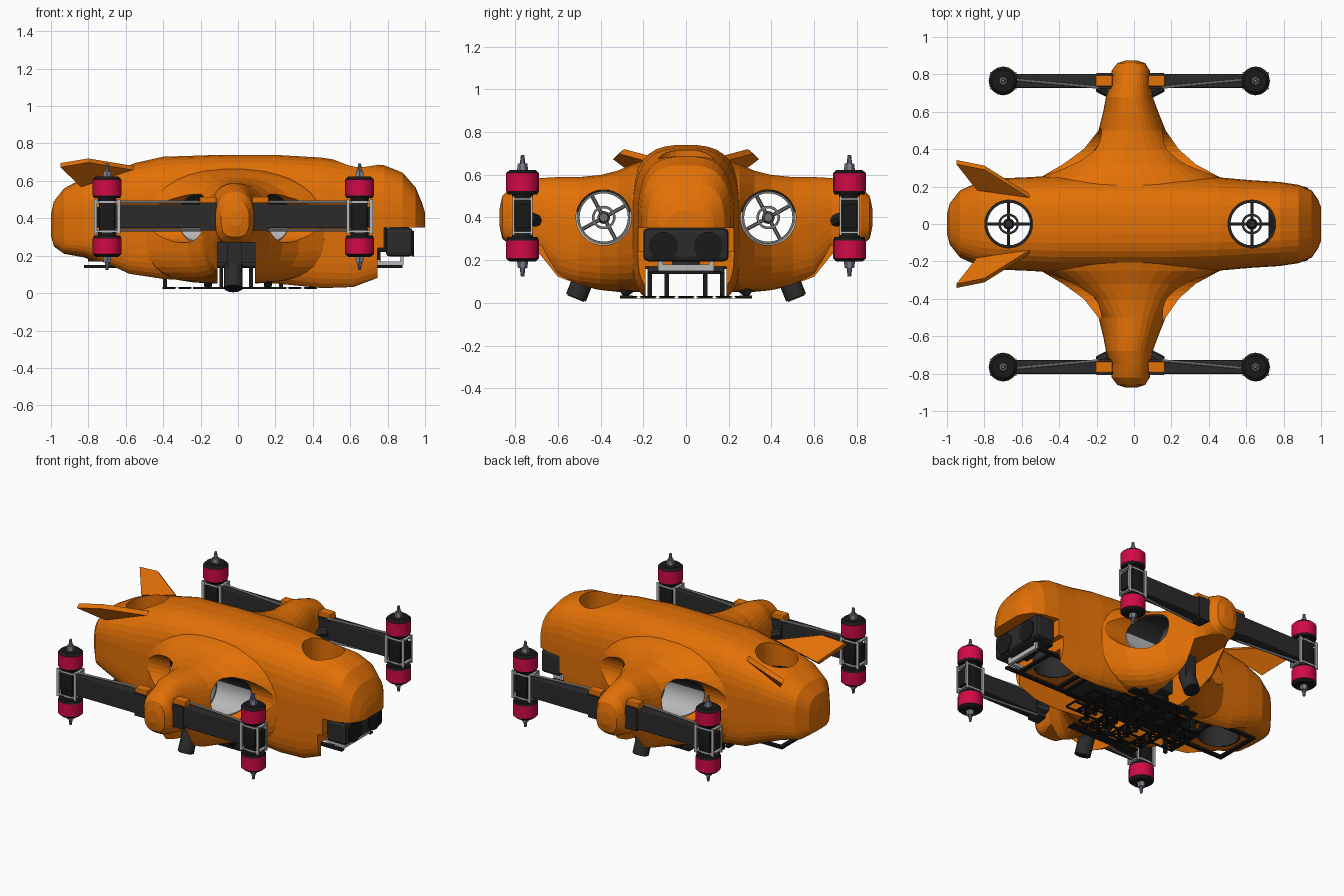
import bpy, bmesh, math
from mathutils import Vector, Matrix

if "Cube" in bpy.data.objects:
    bpy.data.objects.remove(bpy.data.objects["Cube"])


def material(name, rgb):
    m = bpy.data.materials.new(name)
    m.diffuse_color = (*rgb, 1)
    m.use_nodes = True
    m.node_tree.nodes["Principled BSDF"].inputs["Base Color"].default_value = m.diffuse_color
    return m

ORANGE = material("orange shell", (0.77, 0.165, 0.002))
DARK = material("charcoal", (0.024, 0.024, 0.025))
BLACK = material("black", (0.010, 0.010, 0.011))
RED = material("crimson", (0.64, 0.003, 0.06))
GREY = material("light grey", (0.48, 0.48, 0.48))
MID = material("mid grey", (0.17, 0.17, 0.17))
STEEL = material("blue steel", (0.20, 0.21, 0.27))

def finish(bm, name, mat):
    bmesh.ops.recalc_face_normals(bm, faces=bm.faces[:])
    me = bpy.data.meshes.new(name)
    bm.to_mesh(me)
    bm.free()
    ob = bpy.data.objects.new(name, me)
    bpy.context.collection.objects.link(ob)
    if mat:
        me.materials.append(mat)
    return ob

def box(name, x, y, z, mat, bevel=0):
    """Box from three (low, high) ranges."""
    bm = bmesh.new()
    bmesh.ops.create_cube(bm, size=1)
    for v in bm.verts:
        for i, (a, b) in enumerate((x, y, z)):
            v.co[i] = (a + b) / 2 + v.co[i] * (b - a)
    if bevel:
        bmesh.ops.bevel(bm, geom=bm.edges[:], offset=bevel, segments=2, affect='EDGES', profile=0.5)
    return finish(bm, name, mat)

def rod(name, a, b, r, mat, r2=None, seg=20):
    """Cylinder or cone between two points."""
    a, b = Vector(a), Vector(b)
    d = b - a
    bm = bmesh.new()
    m = Matrix.Translation((a + b) / 2) @ d.to_track_quat('Z', 'Y').to_matrix().to_4x4()
    bmesh.ops.create_cone(bm, cap_ends=True, segments=seg, radius1=r,
                          radius2=r if r2 is None else r2, depth=d.length, matrix=m)
    return finish(bm, name, mat)

def skin(name, rings, mat, closed=False):
    """Skin rings of points; closed joins last ring to first, else caps the ends."""
    bm = bmesh.new()
    vs = [[bm.verts.new(p) for p in ring] for ring in rings]
    n = len(rings[0])
    for i in range(len(vs) if closed else len(vs) - 1):
        p, q = vs[i], vs[(i + 1) % len(vs)]
        for k in range(n):
            bm.faces.new((p[k], p[(k + 1) % n], q[(k + 1) % n], q[k]))
    if not closed:
        bm.faces.new(vs[0])
        bm.faces.new(vs[-1])
    return finish(bm, name, mat)

def section(u0, u1, z0, z1, top, bottom, n=36):
    """Superellipse with a separate squareness above and below."""
    pts = []
    for k in range(n):
        t = 2 * math.pi * (k + 0.5) / n
        c, s = math.cos(t), math.sin(t)
        e = 2 / (top if s > 0 else bottom)
        pts.append(((u0 + u1) / 2 + (u1 - u0) / 2 * math.copysign(abs(c) ** e, c),
                    (z0 + z1) / 2 + (z1 - z0) / 2 * math.copysign(abs(s) ** e, s)))
    return pts

def boolean(ob, cutter, op):
    mod = ob.modifiers.new(op, 'BOOLEAN')
    mod.operation, mod.object, mod.solver = op, cutter, 'EXACT'
    bpy.context.view_layer.objects.active = ob
    bpy.ops.object.modifier_apply(modifier=mod.name)
    bpy.data.objects.remove(cutter)

CIRCLE = [(math.cos(math.pi * k / 16), math.sin(math.pi * k / 16)) for k in range(32)]

def thruster(name, centre, axis, r, mat):
    """Guard ring, four spokes and hub."""
    c, ax, u = Vector(centre), Vector(axis), Vector((0, 1, 0))
    w = ax.cross(u)
    for rr, h in ((r, .03), (.055, .012)):
        skin(name + "_ring", [[c + (u * p + w * q) * rad + ax * z for rad, z in
             ((rr, -h), (rr, h), (rr - .012, h), (rr - .012, -h))] for p, q in CIRCLE], mat, closed=True)
    for k in range(4):
        t = math.pi / 2 * k + (0 if ax.z else .5)
        rod(name + "_spoke", c, c + (u * math.cos(t) + w * math.sin(t)) * (r - .006), .009, mat, seg=6)
    rod(name + "_hub", c - ax * .04, c + ax * .04, .03, mat, .02)

# Fuselage: x, half width, bottom, top
HULL = [(-1, .05, .31, .42), (-.985, .11, .25, .49), (-.93, .18, .21, .56), (-.82, .23, .19, .62),
        (-.7, .245, .14, .665), (-.58, .25, .085, .69), (-.4, .26, .06, .73), (-.1, .26, .04, .74),
        (.2, .26, .035, .74), (.45, .25, .005, .725), (.62, .235, .005, .698), (.78, .225, .06, .685),
        (.88, .21, .1, .645), (.95, .18, .15, .565), (.985, .13, .2, .48), (1, .09, .25, .43)]
body = skin("body_shell", [[(x, u, z) for u, z in section(-w, w, b, t, 2.9, 5)]
                           for x, w, b, t in HULL], ORANGE)

# Wings: y, rear x, front x, bottom, top
WING = [(.12, -.6, .54, .05, .69), (.25, -.5, .46, .05, .65), (.32, -.38, .33, .05, .62),
        (.4, -.27, .24, .055, .60), (.5, -.19, .17, .07, .59), (.6, -.165, .13, .10, .59),
        (.68, -.15, .1, .2, .585), (.75, -.125, .09, .25, .565), (.82, -.12, .085, .27, .54),
        (.86, -.09, .06, .3, .5), (.873, -.05, .02, .36, .44)]
stations = [(-r[0],) + r[1:] for r in reversed(WING)] + WING
wing = skin("wing", [[(u, y, z) for u, z in section(a, b, z0, z1, 2.3, 3)]
                     for y, a, b, z0, z1 in stations], ORANGE)
boolean(body, wing, 'UNION')

# Openings: belly, nose pocket, wing notch, vertical and sideways ducts
cuts = [box("cut", (-1.1, 1.1), (-.19, .19), (-.1, .17), None),
        box("cut", (.745, 1.1), (-.4, .4), (-.1, .24), None),
        box("cut", (.78, 1.1), (-.4, .4), (-.1, .35), None),
        box("cut", (-.11, .09), (-1, 1), (-.1, .27), None)]
cuts += [rod("cut", (x, 0, 0), (x, 0, 1), .128, None, seg=32) for x in (-.67, .63)]
cuts += [rod("cut", (-.75, y, .4), (.7, y, .4), .13, None, seg=32) for y in (-.385, .385)]
for c in cuts:
    boolean(body, c, 'DIFFERENCE')

# Vertical thrusters with dark duct liners
for x, name in ((-.67, "rear_thruster"), (.63, "nose_thruster")):
    thruster(name, (x, 0, .5), (0, 0, 1), .126, DARK)
    skin(name + "_liner", [[(x + r * c, r * s, z) for r, z in
         ((.133, .17), (.133, .47), (.124, .47), (.124, .17))] for c, s in CIRCLE], DARK, closed=True)

for side in (-1, 1):
    # Sideways thrusters; slanted liner is grey below and dark above
    thruster("side_thruster", (0, side * .385, .4), (1, 0, 0), .125, MID)
    liner = skin("side_duct_liner", [[(h * (.2 - .1 * c) - .02, side * (.385 + r * c), .4 + r * s) for r, h in
        ((.131, -1), (.131, 1), (.122, 1), (.122, -1))] for c, s in CIRCLE], GREY, closed=True)
    liner.data.materials.append(DARK)
    for f in liner.data.polygons:
        f.material_index = int(f.center.z > .43)
    # Tail fin plate
    fin = [(-.56, .15, .67), (-.84, .19, .58), (-.95, .33, .685), (-.8, .30, .71)]
    skin("tail_fin", [[(x, side * (y + o), z - o) for x, y, z in fin] for o in (-.01, .012)], ORANGE)
    # Arm beams, clamps and stay rods
    y = side * .765
    for sx, x_in, x_out, mx in ((-1, -.06, -.66, -.70), (1, .05, .61, .65)):
        cx = -.02 + sx * .14
        box("arm_beam", sorted((x_in, x_out)), (y - .037, y + .037), (.345, .475), DARK, .008)
        box("arm_clamp", (cx - .045, cx + .045), (y - .03, y + .03), (.47, .515), ORANGE, .006)
        box("arm_collar", (cx - .04, cx + .04), (y - .042, y + .042), (.335, .485), DARK)
        rod("arm_gusset", (cx + sx * .03, y - side * .03, .4), (-.02, y - side * .12, .36), .03, DARK, seg=8)
        for z in (.487, .337):
            rod("arm_stay", (mx, y + side * .012, z), (cx + sx * .03, y - side * .035, z), .007, GREY, seg=8)
        # Motor mount with slim grey corner brackets
        box("motor_mount", (mx - .042, mx + .042), (y - .045, y + .045), (.325, .50), BLACK, .008)
        box("mount_core", (mx - .066, mx + .066), (y - .035, y + .035), (.35, .46), BLACK)
        for dx in (-.062, .062):
            for dy in (-.042, .042):
                box("mount_bracket", (mx + dx - .009, mx + dx + .009), (y + dy - .005, y + dy + .005), (.315, .50), GREY)
        for z in (.325, .482):
            box("mount_strap", (mx - .065, mx + .065), (y - .047, y + .047), (z, z + .01), GREY)
        # Motor pair, mirrored above and below the arm
        for sz in (-1, 1):
            for name, z0, z1, r0, r1, mat, seg in (
                    ("motor_base", .07, .10, .045, .05, BLACK, 20), ("motor_plate", .10, .115, .07, .076, BLACK, 20),
                    ("motor_bell", .115, .2, .077, .077, RED, 16), ("motor_cap", .2, .215, .076, .06, BLACK, 20),
                    ("shaft_nut", .215, .245, .026, .022, STEEL, 6), ("shaft_tip", .245, .285, .013, .008, STEEL, 10)):
                rod(name, (mx, y, .408 + sz * z0), (mx, y, .408 + sz * z1), r0, mat, r1, seg)
    # Belly lamp hanging from the wing notch
    box("lamp_bracket", (-.06, .02), sorted((side * .45, side * .51)), (.11, .3), DARK)
    rod("lamp", (-.025, side * .465, .15), (-.025, side * .515, .025), .05, DARK)
    rod("lamp_lens", (-.025, side * .515, .025), (-.025, side * .517, .02), .042, BLACK)
    # Skid rails, feet and posts
    box("frame_rail", (-.82, .88), (side * .15 - .014, side * .15 + .014), (.135, .15), BLACK)
    box("skid_rail", (-.24, .26), (side * .28 - .03, side * .28 + .03), (.022, .034), BLACK)
    for px in (-.39, -.09, .07, .23):
        for py in (side * .09, side * .17):
            box("skid_post", (px - .01, px + .01), (py - .01, py + .01), (.025, .145), BLACK)
    for px in (-.16, 0, .16):
        rod("skid_strut", (px, side * .3, .04), (px, side * .2, .11), .022, BLACK, seg=8)
    # Stereo camera lens and grey gripper sides
    rod("camera_lens", (.93, side * .105, .265), (.94, side * .105, .265), .068, BLACK, seg=24)
    box("gripper_side", (.74, .88), (side * .12 - .012, side * .12 + .012), (.15, .168), GREY)
    box("gripper_post", (.868, .884), (side * .12 - .012, side * .12 + .012), (.15, .2), GREY)

# Lattice landing plate with clipped corners
bm = bmesh.new()
bmesh.ops.create_grid(bm, x_segments=10, y_segments=7, size=1)
for v in bm.verts:
    v.co = (.01 + v.co.x * .42, v.co.y * .31, 0)
mids = [(f, f.calc_center_median()) for f in bm.faces]
corners = [f for f, m in mids if abs(m.x - .01) / .42 + abs(m.y) / .31 > 1.25]
bmesh.ops.delete(bm, geom=corners, context='FACES')
bmesh.ops.poke(bm, faces=list(bm.faces)[::2])
plate = finish(bm, "landing_lattice", BLACK)
plate.location.z, plate.scale.z = .027, .45
plate.modifiers.new("lattice", 'WIREFRAME').thickness = .026

# Frame cross bars, belly tray and electronics
for x in (-.81, -.50, -.42, .42, .48, .78):
    box("frame_bar", (x - .014, x + .014), (-.16, .16), (.135, .15), BLACK)
box("belly_tray", (-.4, .4), (-.18, .18), (.14, .2), DARK, .01)
box("electronics_block", (-.13, .11), (-.23, .23), (.16, .32), DARK)

# Nose camera housing and gripper bars
box("camera_housing", (.79, .935), (-.2, .2), (.195, .35), DARK, .022)
box("camera_mount", (.72, .8), (-.12, .12), (.22, .36), BLACK)
for x in (.75, .875):
    box("gripper_bar", (x - .01, x + .01), (-.13, .13), (.15, .18), GREY)

# Smooth the round parts, keep the shell faceted
for ob in bpy.context.scene.objects:
    ob.select_set(ob.name.startswith(("motor_", "side_", "lamp", "rear_", "nose_")))
bpy.ops.object.shade_smooth_by_angle(angle=math.radians(35))
